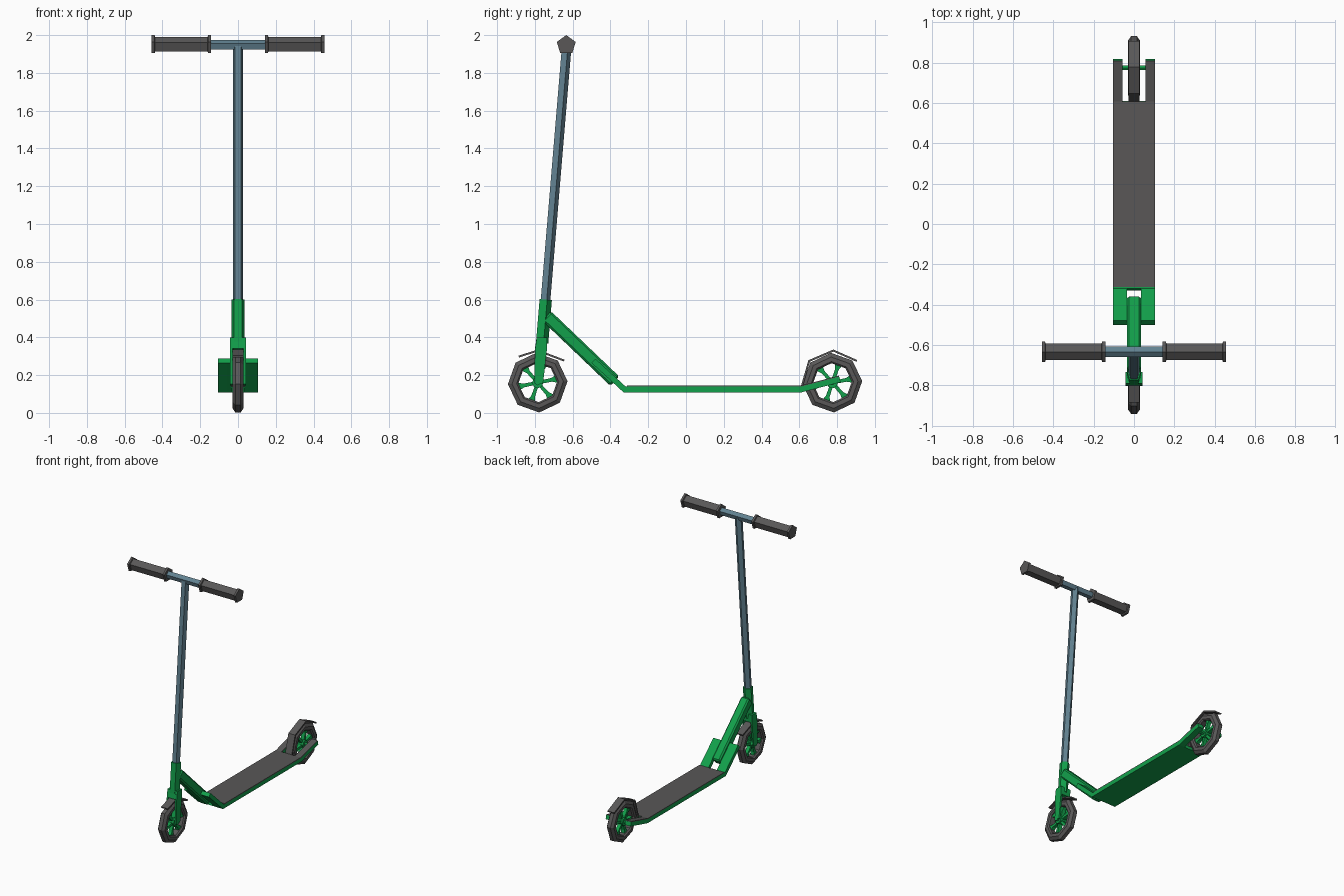
import bpy, bmesh, math
from mathutils import Vector

if "Cube" in bpy.data.objects:
    bpy.data.objects.remove(bpy.data.objects["Cube"])


def material(name, rgb):
    m = bpy.data.materials.new(name)
    m.diffuse_color = (*rgb, 1)
    m.use_nodes = True
    m.node_tree.nodes["Principled BSDF"].inputs["Base Color"].default_value = m.diffuse_color
    return m


GREEN = material("green paint", (0.006, 0.35, 0.07))
GREY = material("dark grey rubber", (0.10, 0.097, 0.097))
STEEL = material("blue grey metal", (0.12, 0.22, 0.28))


def finish(bm, name, mat):
    bmesh.ops.recalc_face_normals(bm, faces=bm.faces)
    me = bpy.data.meshes.new(name)
    bm.to_mesh(me)
    bm.free()
    me.materials.append(mat)
    ob = bpy.data.objects.new(name, me)
    bpy.context.collection.objects.link(ob)
    return ob


def lathe(name, mat, a, b, stops, n, up):
    """Prism from a to b; stops = (fraction, radius); first corner points along up."""
    a, b = Vector(a), Vector(b)
    axis = (b - a).normalized()
    u = Vector(up)
    u = (u - axis * u.dot(axis)).normalized()
    v = axis.cross(u)
    bm = bmesh.new()
    rings = []
    for f, r in stops:
        c = a.lerp(b, f)
        rings.append([bm.verts.new(c + r * (u * math.cos(t) + v * math.sin(t)))
                      for t in (math.tau * i / n for i in range(n))])
    for p, q in zip(rings, rings[1:]):
        for i in range(n):
            bm.faces.new((p[i], p[(i + 1) % n], q[(i + 1) % n], q[i]))
    bm.faces.new(rings[0])
    bm.faces.new(rings[-1])
    return finish(bm, name, mat)


def plate(name, mat, profile, x0, x1):
    """Extrude a side profile of (y, z) points from x0 to x1."""
    bm = bmesh.new()
    p, q = ([bm.verts.new((x, y, z)) for y, z in profile] for x in (x0, x1))
    bm.faces.new(p)
    bm.faces.new(q)
    n = len(p)
    for i in range(n):
        bm.faces.new((p[i], p[(i + 1) % n], q[(i + 1) % n], q[i]))
    return finish(bm, name, mat)


def strip(name, mat, stations, xs, thick, hole=lambda i, x: False):
    """Bent sheet through (y, z) stations, cut into columns, with optional gaps."""
    bm = bmesh.new()
    g = [[bm.verts.new((x, y, z)) for x in xs] for y, z in stations]
    for i in range(len(stations) - 1):
        for j in range(len(xs) - 1):
            if not hole(i, abs(xs[j] + xs[j + 1]) / 2):
                bm.faces.new((g[i][j], g[i][j + 1], g[i + 1][j + 1], g[i + 1][j]))
    loose = [v for v in bm.verts if not v.link_faces]
    bmesh.ops.delete(bm, geom=loose, context='VERTS')
    ob = finish(bm, name, mat)
    s = ob.modifiers.new("thickness", 'SOLIDIFY')
    s.thickness, s.offset, s.use_even_offset = thick, 0, True
    return ob


# deck with front notch for the neck and rear notch for the wheel
cols = [-0.105, -0.057, -0.035, 0.035, 0.057, 0.105]
strip("deck", GREEN, [(-0.49, 0.276), (-0.325, 0.124), (0.61, 0.124), (0.815, 0.177)],
      cols, 0.03, lambda i, x: (i == 0 and x < 0.03) or (i == 2 and x < 0.05))
strip("deck_grip_sheet", GREY, [(-0.312, 0.141), (0.607, 0.141), (0.81, 0.194)],
      cols, 0.006, lambda i, x: i == 1 and x < 0.05)


# wheels: octagonal tyre, hub, flared spokes
def wheel(label, cy, cz, axle_half):
    bm = bmesh.new()
    section = [(-0.020, 0.103), (-0.029, 0.112), (-0.029, 0.136), (-0.014, 0.158),
               (0.014, 0.158), (0.029, 0.136), (0.029, 0.112), (0.020, 0.103)]
    rings = []
    for k in range(8):
        t = math.tau * k / 8 + 0.05
        rings.append([bm.verts.new((x, cy + r * math.sin(t), cz - r * math.cos(t)))
                      for x, r in section])
    for k in range(8):
        p, q = rings[k], rings[(k + 1) % 8]
        for i in range(8):
            bm.faces.new((p[i], p[(i + 1) % 8], q[(i + 1) % 8], q[i]))
    finish(bm, label + "_tyre", GREY)
    lathe(label + "_hub", GREEN, (-0.026, cy, cz), (0.026, cy, cz),
          [(0, 0.03), (1, 0.03)], 8, (0, 0, 1))
    lathe(label + "_axle", GREEN, (-axle_half, cy, cz), (axle_half, cy, cz),
          [(0, 0.014), (1, 0.014)], 6, (0, 0, 1))
    for k in range(6):
        t = math.tau * k / 6 + 0.2
        d, s = (math.cos(t), math.sin(t)), (-math.sin(t), math.cos(t))
        pts = [(cy + d[0] * r + s[0] * w, cz + d[1] * r + s[1] * w)
               for r, w in ((0.02, -0.009), (0.075, -0.010), (0.106, -0.022),
                            (0.106, 0.022), (0.075, 0.010), (0.02, 0.009))]
        plate(f"{label}_spoke_{k + 1}", GREEN, pts, -0.014, 0.014)


wheel("front_wheel", -0.785, 0.16, 0.042)
wheel("rear_wheel", 0.775, 0.16, 0.065)

# fenders
strip("front_fender", GREY, [(-0.885, 0.298), (-0.785, 0.33), (-0.645, 0.277)],
      [-0.028, 0.028], 0.01)
strip("rear_fender", GREY, [(0.61, 0.13), (0.652, 0.275), (0.78, 0.33), (0.905, 0.275)],
      [-0.028, 0.028], 0.01)

# fork: two legs and a crown
for side, x0 in (("left", -0.042), ("right", 0.030)):
    plate("fork_leg_" + side, GREEN,
          [(-0.803, 0.155), (-0.80, 0.33), (-0.79, 0.40), (-0.735, 0.40),
           (-0.737, 0.33), (-0.757, 0.155)], x0, x0 + 0.012)
plate("fork_crown", GREEN, [(-0.80, 0.34), (-0.79, 0.40), (-0.735, 0.40), (-0.737, 0.34)],
      -0.03, 0.03)


# steering column: tilted line through the front axle
def column(z):
    return (0, -0.746 + (z - 0.6) * 0.0835, z)


lathe("head_tube", GREEN, column(0.37), column(0.6), [(0, 0.036), (1, 0.036)], 5, (0, 1, 0))
lathe("steering_stem", STEEL, column(0.58), column(1.945), [(0, 0.028), (1, 0.028)], 5, (0, 1, 0))

# neck: chamfered square beam
neck = lathe("neck", GREEN, (0, -0.738, 0.513), (0, -0.377, 0.168),
             [(0, 0.048), (1, 0.048)], 4, (1, 0.72, 0.72))
bv = neck.modifiers.new("chamfer", 'BEVEL')
bv.width, bv.segments = 0.010, 1

# handlebar and flanged grips
by, bz = -0.634, 1.947
lathe("handlebar", STEEL, (-0.2, by, bz), (0.2, by, bz), [(0, 0.028), (1, 0.028)], 5, (0, 0, 1))
for side, s in (("left", -1), ("right", 1)):
    lathe("handle_grip_" + side, GREY, (s * 0.142, by, bz), (s * 0.457, by, bz),
          [(0, 0.053), (0.05, 0.053), (0.06, 0.043), (0.94, 0.043), (0.95, 0.053), (1, 0.053)],
          5, (0, 0, 1))
